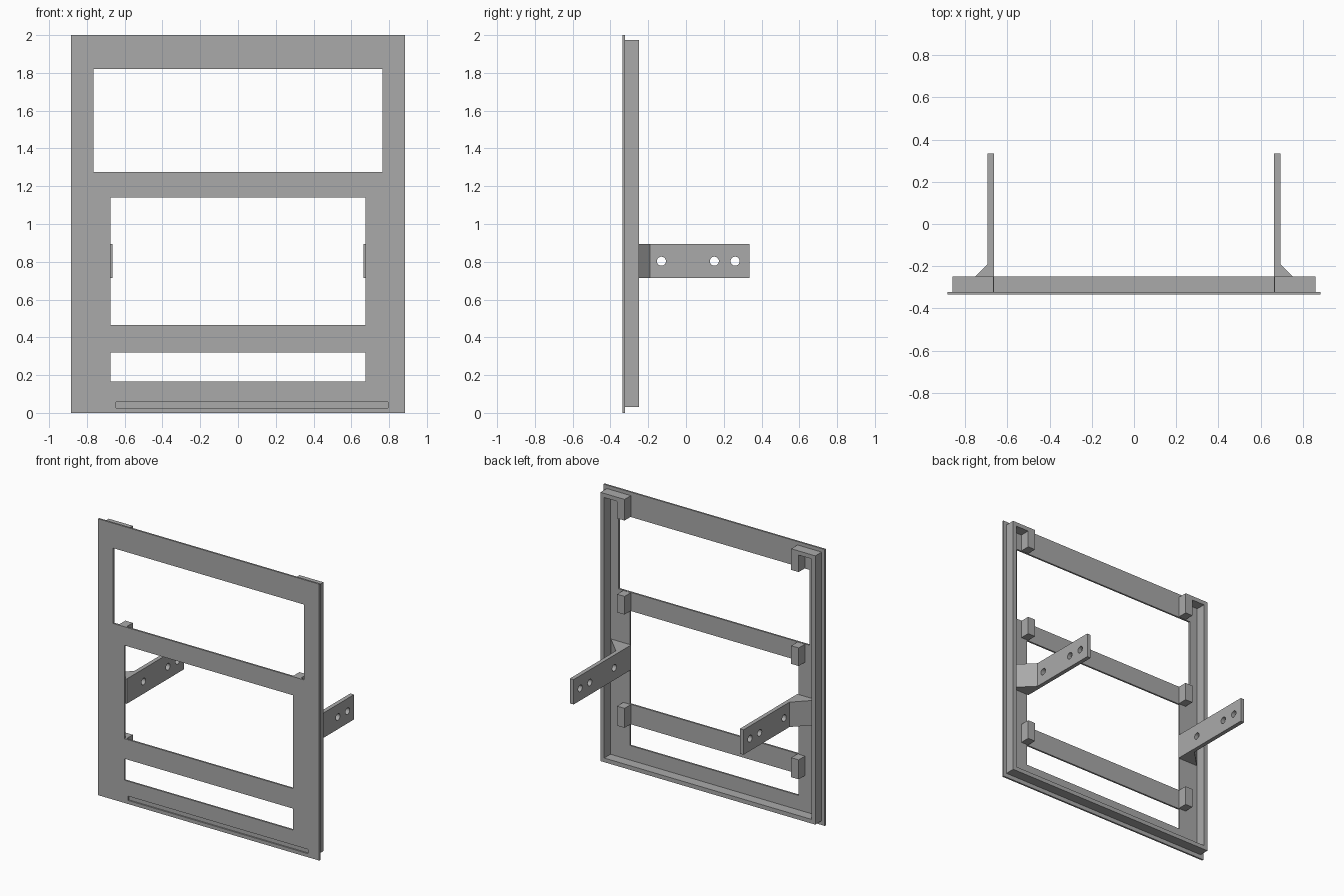
import bpy, bmesh, math
from mathutils import Matrix, Vector

cube = bpy.data.objects.get("Cube")
if cube:
    bpy.data.objects.remove(cube, do_unlink=True)

grey = bpy.data.materials.new("plain grey")
grey.use_nodes = True
colour = (0.4, 0.4, 0.4, 1)
grey.diffuse_color = colour
grey.node_tree.nodes["Principled BSDF"].inputs["Base Color"].default_value = colour

FRONT, PLATE, RIM = -0.335, -0.322, -0.25   # depth of front, plate back, rim back
OUT, WALL = 0.86, 0.03                      # rim outer half width, wall thickness
LOW, HIGH = 0.03, 1.975                     # rim bottom and top


def finish(name, bm):
    bmesh.ops.recalc_face_normals(bm, faces=bm.faces)
    mesh = bpy.data.meshes.new(name)
    bm.to_mesh(mesh)
    bm.free()
    mesh.materials.append(grey)
    obj = bpy.data.objects.new(name, mesh)
    bpy.context.collection.objects.link(obj)
    return obj


def add_box(bm, x, y, z):
    size = Vector((x[1] - x[0], y[1] - y[0], z[1] - z[0]))
    mid = Vector((sum(x), sum(y), sum(z))) / 2
    bmesh.ops.create_cube(bm, size=1, matrix=Matrix.Translation(mid) @ Matrix.Diagonal(size).to_4x4())


def box(name, x, y, z):
    bm = bmesh.new()
    add_box(bm, x, y, z)
    return finish(name, bm)


def prism(name, points, z):
    # Extrude an x, y outline between two heights
    bm = bmesh.new()
    face = bm.faces.new([bm.verts.new((px, py, z[0])) for px, py in points])
    up = bmesh.ops.extrude_face_region(bm, geom=[face])["geom"]
    bmesh.ops.translate(bm, vec=(0, 0, z[1] - z[0]),
                        verts=[v for v in up if isinstance(v, bmesh.types.BMVert)])
    return finish(name, bm)


def cut(obj, bm):
    cutter = finish("cutter", bm)
    cutter.hide_render = True
    mod = obj.modifiers.new("cut", "BOOLEAN")
    mod.operation, mod.solver, mod.object = "DIFFERENCE", "EXACT", cutter
    bpy.context.view_layer.objects.active = obj
    bpy.ops.object.modifier_apply(modifier=mod.name)
    bpy.data.objects.remove(cutter, do_unlink=True)


# Front plate with three windows and a shallow slot
plate = box("front_plate", (-0.885, 0.885), (FRONT, PLATE), (0, 2))
holes = bmesh.new()
for half, z in ((0.765, (1.275, 1.82)), (0.675, (0.465, 1.14)), (0.675, (0.165, 0.32))):
    add_box(holes, (-half, half), (-0.4, -0.28), z)
add_box(holes, (-0.645, 0.795), (-0.4, FRONT + 0.01), (0.026, 0.057))
cut(plate, holes)

# Rim behind the plate: an open U
prism_z = (LOW, LOW + WALL)
box("bottom_rim", (-OUT, OUT), (PLATE, RIM), prism_z)

for side, label in ((1, "left"), (-1, "right")):
    def span(a, b):
        return tuple(sorted((a * side, b * side)))

    box(label + "_rim", span(OUT - WALL, OUT), (PLATE, RIM), (LOW + WALL, HIGH))
    box(label + "_top_tab", span(0.667, OUT - WALL), (PLATE, RIM), (HIGH - WALL, HIGH))

    # Support blocks on the crossbars
    for name, z in (("top", (1.822, HIGH - WALL)), ("middle", (1.142, 1.273)), ("lower", (0.322, 0.463))):
        box(f"{label}_{name}_block", span(0.667, 0.727), (PLATE, RIM), z)

    # Mounting arm with a flared root and three bolt holes
    outline = [(0.665, PLATE), (0.826, PLATE), (0.695, -0.19), (0.695, 0.335), (0.665, 0.335)]
    arm = prism(label + "_arm", [(x * side, y) for x, y in outline], (0.715, 0.895))
    drills = bmesh.new()
    for y in (-0.13, 0.15, 0.26):
        place = Matrix.Translation((0.68 * side, y, 0.803)) @ Matrix.Rotation(math.pi / 2, 4, "Y")
        bmesh.ops.create_cone(drills, cap_ends=True, segments=32, radius1=0.024,
                              radius2=0.024, depth=0.2, matrix=place)
    cut(arm, drills)
    bpy.ops.object.select_all(action="DESELECT")
    arm.select_set(True)
    bpy.context.view_layer.objects.active = arm
    bpy.ops.object.shade_smooth_by_angle(angle=math.radians(30))
